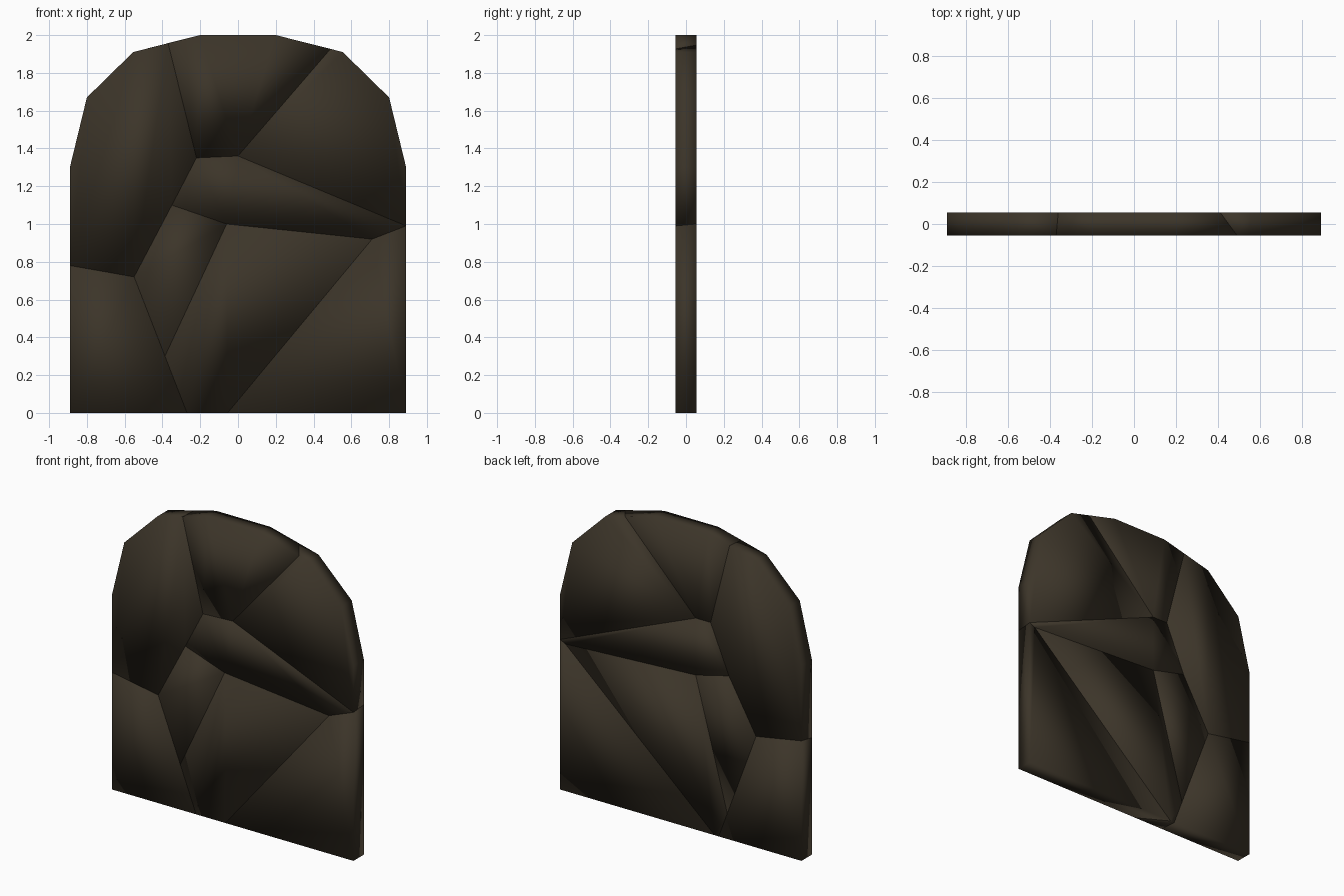
import bpy, bmesh

if "Cube" in bpy.data.objects:
    bpy.data.objects.remove(bpy.data.objects["Cube"])

HALF = 0.055  # half the slab thickness

stone = bpy.data.materials.new("dark_brown_stone")
stone.diffuse_color = (0.045, 0.035, 0.022, 1)
stone.use_nodes = True
stone.node_tree.nodes["Principled BSDF"].inputs["Base Color"].default_value = stone.diffuse_color

# Named corners: front (x, z), and back (x, z) where the crack runs at a slant
P = {
    # arched outline
    "bl": [(-0.89, 0)], "br": [(0.89, 0)],
    "r1": [(0.89, 1.3)], "r2": [(0.8, 1.67)], "r3": [(0.555, 1.91)], "r4": [(0.2, 2.0)],
    "l1": [(-0.89, 1.3)], "l2": [(-0.8, 1.67)], "l3": [(-0.555, 1.91)], "l4": [(-0.2, 2.0)],
    # crack ends on the outline
    "a": [(-0.37, 1.957), (-0.36, 1.96)],
    "d": [(0.49, 1.927), (0.41, 1.947)],
    "e": [(0.89, 0.99), (0.89, 1.0)],
    "h": [(-0.89, 0.78), (-0.89, 0.8)],
    "i": [(-0.27, 0), (-0.28, 0)],
    "m": [(-0.055, 0), (-0.25, 0)],
    # crack junctions inside
    "b": [(-0.22, 1.35), (-0.22, 1.41)],
    "c": [(0.0, 1.36), (-0.11, 1.41)],
    "f": [(-0.35, 1.1), (-0.355, 1.09)],
    "g": [(-0.55, 0.72), (-0.555, 0.74)],
    "j": [(-0.06, 1.0), (-0.11, 1.03)],
    "k": [(0.71, 0.92), (0.85, 0.98)],
    "l": [(-0.387, 0.3), (-0.343, 0.17)],
}

# Each broken piece, counter-clockwise seen from the front
PIECES = {
    "top_piece": "b c d r4 l4 a",
    "upper_right_piece": "c e r1 r2 r3 d",
    "upper_left_piece": "h g f b a l3 l2 l1",
    "lower_left_piece": "bl i l g h",
    "centre_arm_piece": "f j k e c b",
    "centre_left_piece": "g l j f",
    "bottom_piece": "i m k j l",
    "lower_right_piece": "m br e k",
}


def make_piece(name, corners):
    bm = bmesh.new()
    front = [bm.verts.new((P[c][0][0], -HALF, P[c][0][1])) for c in corners]
    back = [bm.verts.new((P[c][-1][0], HALF, P[c][-1][1])) for c in corners]
    bm.faces.new(front)
    bm.faces.new(back[::-1])
    for n in range(len(corners)):
        m = (n + 1) % len(corners)
        bm.faces.new((front[m], front[n], back[n], back[m]))
    bmesh.ops.triangulate(bm, faces=bm.faces[:])
    bmesh.ops.recalc_face_normals(bm, faces=bm.faces[:])
    for face in bm.faces:
        face.smooth = True  # soft shading across every edge
    mesh = bpy.data.meshes.new(name)
    bm.to_mesh(mesh)
    bm.free()
    mesh.materials.append(stone)
    bpy.context.collection.objects.link(bpy.data.objects.new(name, mesh))


for piece, corners in PIECES.items():
    make_piece(piece, corners.split())
